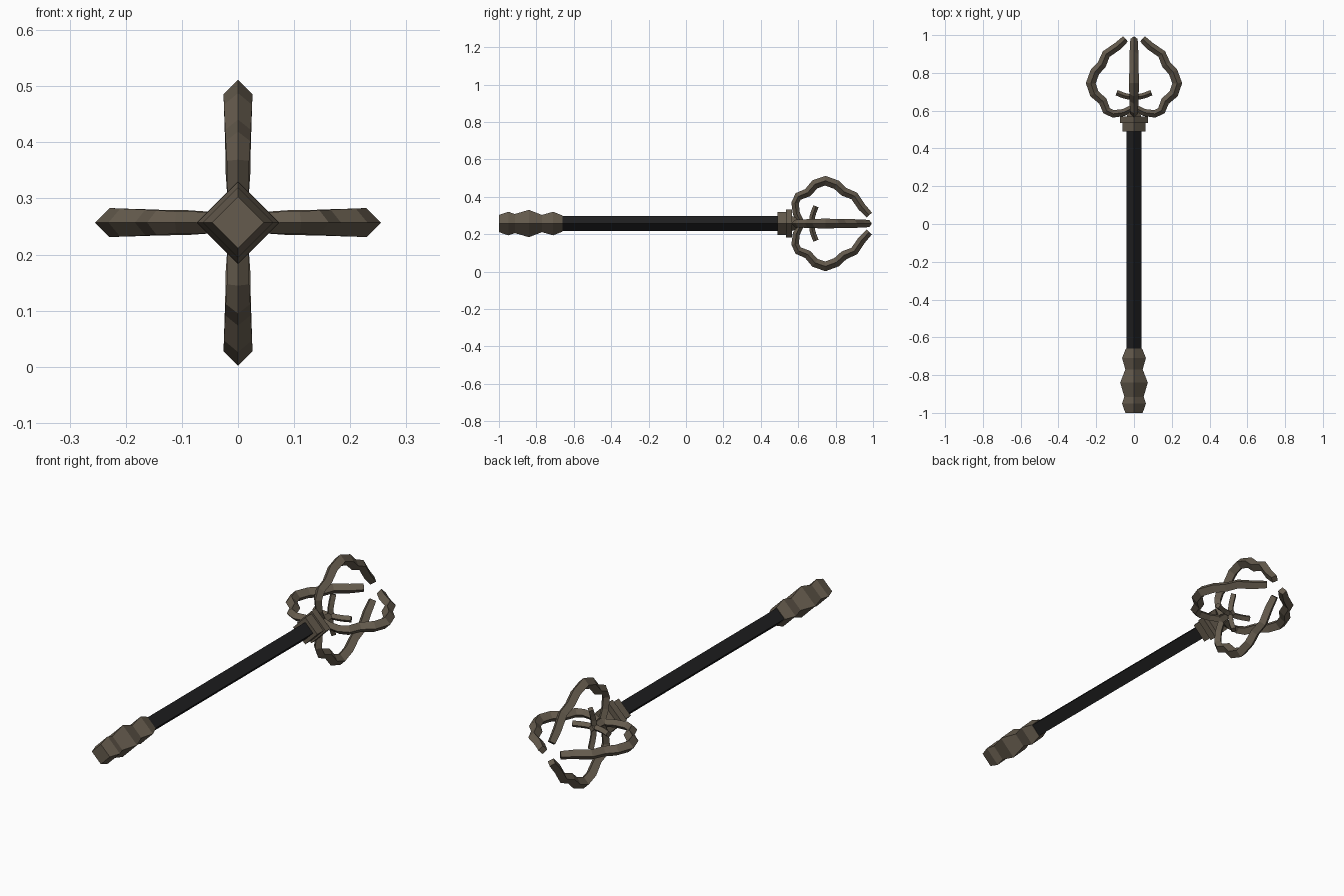
import bpy, bmesh
from math import sin, cos, pi
from mathutils import Vector

cube = bpy.data.objects.get("Cube")
if cube:
    bpy.data.objects.remove(cube)

AXIS_Z = 0.257


def material(name, rgb):
    m = bpy.data.materials.new(name)
    m.use_nodes = True
    m.diffuse_color = (*rgb, 1)
    m.node_tree.nodes["Principled BSDF"].inputs["Base Color"].default_value = (*rgb, 1)
    return m


bronze = material("dull bronze", (0.13, 0.105, 0.075))
black = material("black grip", (0.014, 0.014, 0.015))


def skin(name, rings, mat):
    """Join successive rings of points into a closed, flat-faced solid."""
    bm = bmesh.new()
    loops = [[bm.verts.new(p) for p in ring] for ring in rings]
    n = len(loops[0])
    for a, b in zip(loops, loops[1:]):
        for i in range(n):
            j = (i + 1) % n
            bm.faces.new((a[i], a[j], b[j], b[i]))
    bm.faces.new(loops[0])
    bm.faces.new(loops[-1])
    bmesh.ops.recalc_face_normals(bm, faces=bm.faces)
    mesh = bpy.data.meshes.new(name)
    bm.to_mesh(mesh)
    bm.free()
    mesh.materials.append(mat)
    obj = bpy.data.objects.new(name, mesh)
    obj.location.z = AXIS_Z
    bpy.context.collection.objects.link(obj)
    return obj


def diamond_bar(name, profile, mat):
    """Four-sided bar along y from (y, radius) pairs, corners up and sideways."""
    rings = [[(r * cos(k * pi / 2), y, r * sin(k * pi / 2)) for k in range(4)]
             for y, r in profile]
    return skin(name, rings, mat)


def claw(name, path, half, angle, mat):
    """Sweep a diamond section along a (radius, y) path, turned about the axis."""
    out = Vector((cos(angle), 0, sin(angle)))
    side = Vector((-sin(angle), 0, cos(angle)))
    along = Vector((0, 1, 0))
    pts = [out * r + along * y for r, y in path]
    rings = []
    for i, p in enumerate(pts):
        t = (pts[min(i + 1, len(pts) - 1)] - pts[max(i - 1, 0)]).normalized()
        n = t.cross(side)
        h = half[i] if isinstance(half, list) else half
        rings.append([p + n * h, p + side * h, p - n * h, p - side * h])
    return skin(name, rings, mat)


# Handle
diamond_bar("shaft", [(-0.67, 0.04), (0.50, 0.04)], black)
diamond_bar("pommel", [(-1, 0.046), (-0.95, 0.063), (-0.915, 0.051), (-0.84, 0.073),
                       (-0.77, 0.046), (-0.71, 0.063), (-0.66, 0.043)], bronze)

# Stepped collar and the stem inside the head
diamond_bar("lower_collar", [(0.49, 0.062), (0.535, 0.062)], bronze)
diamond_bar("upper_collar", [(0.535, 0.074), (0.568, 0.074)], bronze)
diamond_bar("inner_stem", [(0.565, 0.04), (0.62, 0.022), (0.69, 0.015)], bronze)

# Four wavy claws and four small barbs
claw_path = [(0.015, 0.61), (0.055, 0.59), (0.11, 0.583), (0.145, 0.60), (0.165, 0.65),
             (0.21, 0.69), (0.229, 0.745), (0.207, 0.805), (0.17, 0.845), (0.147, 0.90),
             (0.088, 0.94), (0.045, 0.98)]
claw_half = [0.018, 0.019, 0.02, 0.022, 0.023, 0.025, 0.026, 0.025, 0.024, 0.023,
             0.022, 0.019]
barb_path = [(0.0, 0.672), (0.035, 0.675), (0.06, 0.682), (0.092, 0.695)]
for k, where in enumerate(("left", "upper", "right", "lower")):
    claw(where + "_claw", claw_path, claw_half, k * pi / 2, bronze)
    claw(where + "_barb", barb_path, 0.015, k * pi / 2, bronze)
